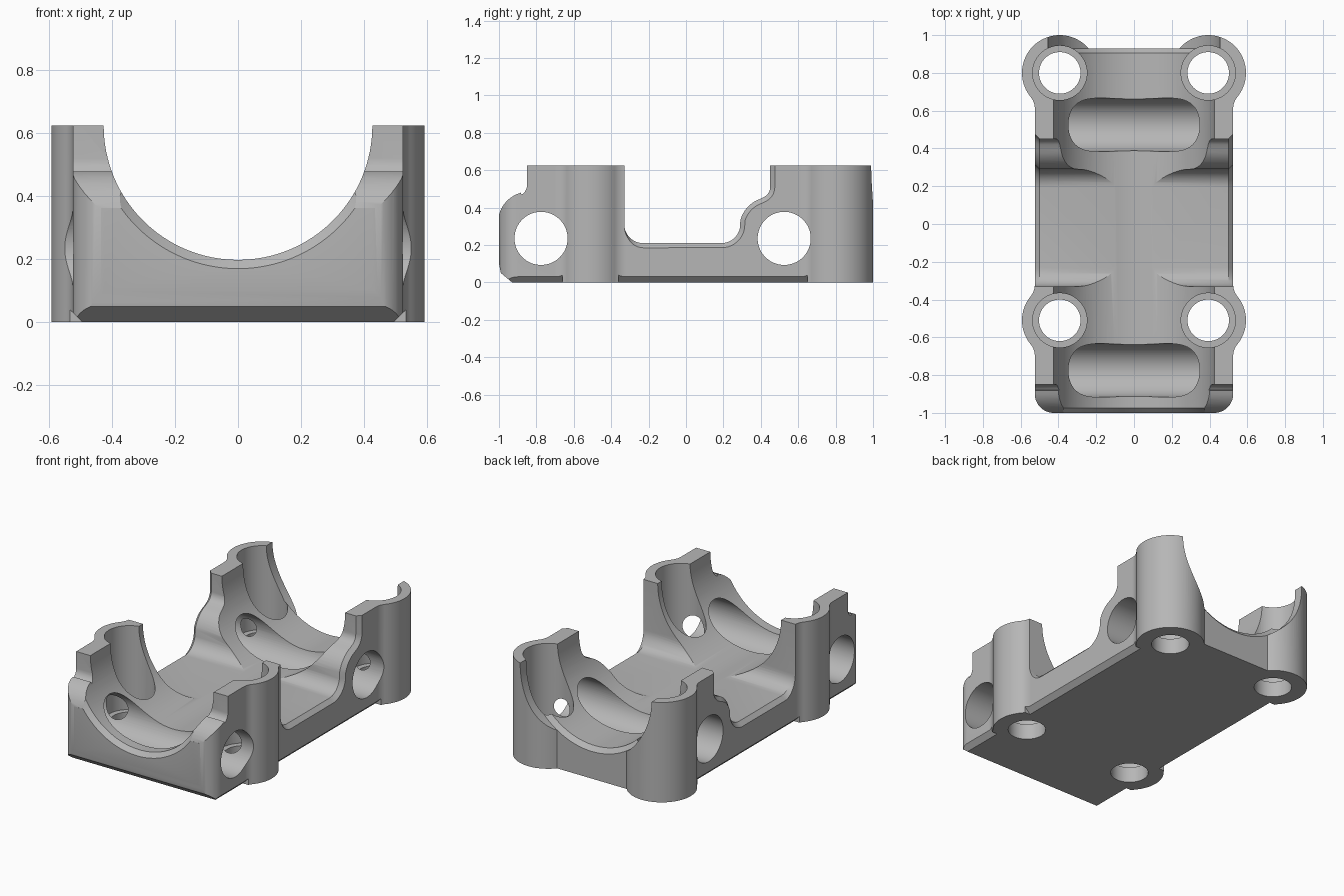
import bpy
import bmesh
from math import radians, cos, sin, sqrt, acos, pi, atan2, degrees
from mathutils import Vector

cube = bpy.data.objects.get("Cube")
if cube:
    bpy.data.objects.remove(cube, do_unlink=True)

# Main dimensions
HALF_W, TOP, BOSS_R, FILLET = 0.525, 0.625, 0.2, 0.1
BOSS_X, BOSS_Y = 0.393, (-0.51, 0.8)
BORE_R, BACK = 0.427, 0.93

grey = bpy.data.materials.new("plain_grey")
grey.use_nodes = True
colour = (0.47, 0.47, 0.47, 1)
grey.diffuse_color = colour
grey.node_tree.nodes["Principled BSDF"].inputs["Base Color"].default_value = colour


def arc(cx, cy, r, a0, a1, n=16):
    """Points along a circular arc, angles in degrees."""
    return [(cx + r * cos(radians(a0 + (a1 - a0) * i / n)),
             cy + r * sin(radians(a0 + (a1 - a0) * i / n))) for i in range(n + 1)]


def loft(name, rings):
    """Closed solid through matching rings of points."""
    bm = bmesh.new()
    rows = [[bm.verts.new(p) for p in ring] for ring in rings]
    n = len(rows[0])
    for a, b in zip(rows, rows[1:]):
        for i in range(n):
            j = (i + 1) % n
            bm.faces.new((a[i], a[j], b[j], b[i]))
    bm.faces.new(rows[0])
    bm.faces.new(rows[-1])
    bmesh.ops.recalc_face_normals(bm, faces=bm.faces)
    mesh = bpy.data.meshes.new(name)
    bm.to_mesh(mesh)
    bm.free()
    obj = bpy.data.objects.new(name, mesh)
    bpy.context.collection.objects.link(obj)
    return obj


def tube(name, axis, centre, stations, n=72):
    """Round solid along an axis; stations are (position, radius)."""
    rings = []
    for pos, r in stations:
        pts = arc(centre[0], centre[1], r, 0, 360, n)[:-1]
        if axis == "x":
            rings.append([(pos, u, v) for u, v in pts])
        elif axis == "y":
            rings.append([(u, pos, v) for u, v in pts])
        else:
            rings.append([(u, v, pos) for u, v in pts])
    return loft(name, rings)


def across(name, profile, edge=None):
    """Side profile swept across the width, optionally widening at the outer edges."""
    edge = edge or profile
    stations = ((-0.8, edge), (-HALF_W, edge), (-0.5, profile),
                (0.5, profile), (HALF_W, edge), (0.8, edge))
    return loft(name, [[(x, y, z) for y, z in prof] for x, prof in stations])


# Right half of the plan, from the front corner to the back edge
reach = BOSS_R + FILLET
dx = HALF_W + FILLET - BOSS_X
dy = sqrt(reach ** 2 - dx ** 2)
turn = degrees(atan2(dy, dx))
front_y, back_y = BOSS_Y
half = arc(HALF_W - 0.1, -0.9, 0.1, -90, 0)
half += arc(HALF_W + FILLET, front_y - dy, FILLET, 180, 180 - turn)
half += arc(BOSS_X, front_y, BOSS_R, -turn, turn, 24)[1:]
half += arc(HALF_W + FILLET, front_y + dy, FILLET, 180 + turn, 180)[1:]
half += arc(HALF_W + FILLET, back_y - dy, FILLET, 180, 180 - turn)
end = 180 - degrees(atan2(BACK - back_y, sqrt(BOSS_R ** 2 - (BACK - back_y) ** 2)))
half += arc(BOSS_X, back_y, BOSS_R, -turn, end, 40)[1:]
plan = half + [(-x, y) for x, y in reversed(half)]
body = loft("bearing_block", [[(x, y, z) for x, y in plan] for z in (0, TOP)])
body.data.materials.append(grey)

cutters = []

# Open saddle between the two cradles
wall = arc(-0.23, 0.31, 0.1, 180, 270, 10)
rise = arc(0.19, 0.31, 0.1, 270, 350, 10) + arc(0.45, 0.29, 0.165, 165, 110, 8)
rise += arc(0.39, 0.51, 0.06, -60, 0, 6)
saddle = [(-0.33, 0.9)] + wall + rise + [(0.45, 0.9)]
lower = [(y, z - 0.025 * sin(i / 10 * pi / 2)) for i, (y, z) in enumerate(wall)]
outer = []
for i, (y, z) in enumerate(rise):
    a = rise[max(i - 1, 0)]
    b = rise[min(i + 1, len(rise) - 1)]
    t = (Vector(b) - Vector(a)).normalized()
    outer.append((y + 0.025 * t.y, z - 0.025 * t.x))
saddle_edge = [(-0.33, 0.9)] + lower + outer + [(outer[-1][0], 0.9)]
cutters.append(across("saddle_cutter", saddle, saddle_edge))

# Stepped shoulder on the front, and its sloped lower edge
shoulder = [(-0.85, 0.9)] + arc(-0.91, 0.52, 0.06, 0, -60, 6)
shoulder += arc(-0.84, 0.32, 0.165, 105, 165, 8) + [(-1.2, 0.34), (-1.2, 0.9)]
cutters.append(across("shoulder_cutter", shoulder))
cutters.append(across("front_edge_cutter", [
    (-1.0, 0.1), (-0.99, 0.05), (-0.93, 0), (-0.93, -0.1), (-1.2, -0.1), (-1.2, 0.1)]))

# Long round cradle with flared ends
cutters.append(tube("cradle_cutter", "y", (0, TOP), [
    (-1.2, 0.455), (-1.0, 0.455), (-0.975, BORE_R),
    (BACK - 0.025, BORE_R), (BACK, 0.455), (1.2, 0.455)], 128))

# Cross holes through both cradles
for y in (-0.775, 0.525):
    cutters.append(tube("cross_hole_cutter", "x", (y, 0.235), [(-0.8, 0.142), (0.8, 0.142)]))

# Stepped screw holes and bevelled lower side edges
for side in (-1, 1):
    for y in BOSS_Y:
        cutters.append(tube("screw_hole_cutter", "z", (side * BOSS_X, y), [
            (-0.1, 0.11), (0.1, 0.11), (0.1001, 0.144), (0.9, 0.144)], 64))
    for y0, y1 in ((-1.1, -0.66), (-0.36, 0.65)):
        tri = [(0.485, -0.01), (0.535, 0.04), (0.535, -0.01)]
        cutters.append(loft("side_edge_cutter", [
            [(side * x, y, z) for x, z in tri] for y in (y0, y1)]))

# Apply every cut, then drop the cutters
bpy.context.view_layer.objects.active = body
for cutter in cutters:
    mod = body.modifiers.new("cut", "BOOLEAN")
    mod.operation = "DIFFERENCE"
    mod.solver = "EXACT"
    mod.object = cutter
    bpy.ops.object.modifier_apply(modifier=mod.name)
    bpy.data.objects.remove(cutter, do_unlink=True)

bpy.ops.object.select_all(action="DESELECT")
body.select_set(True)
bpy.ops.object.shade_smooth_by_angle(angle=radians(25))
